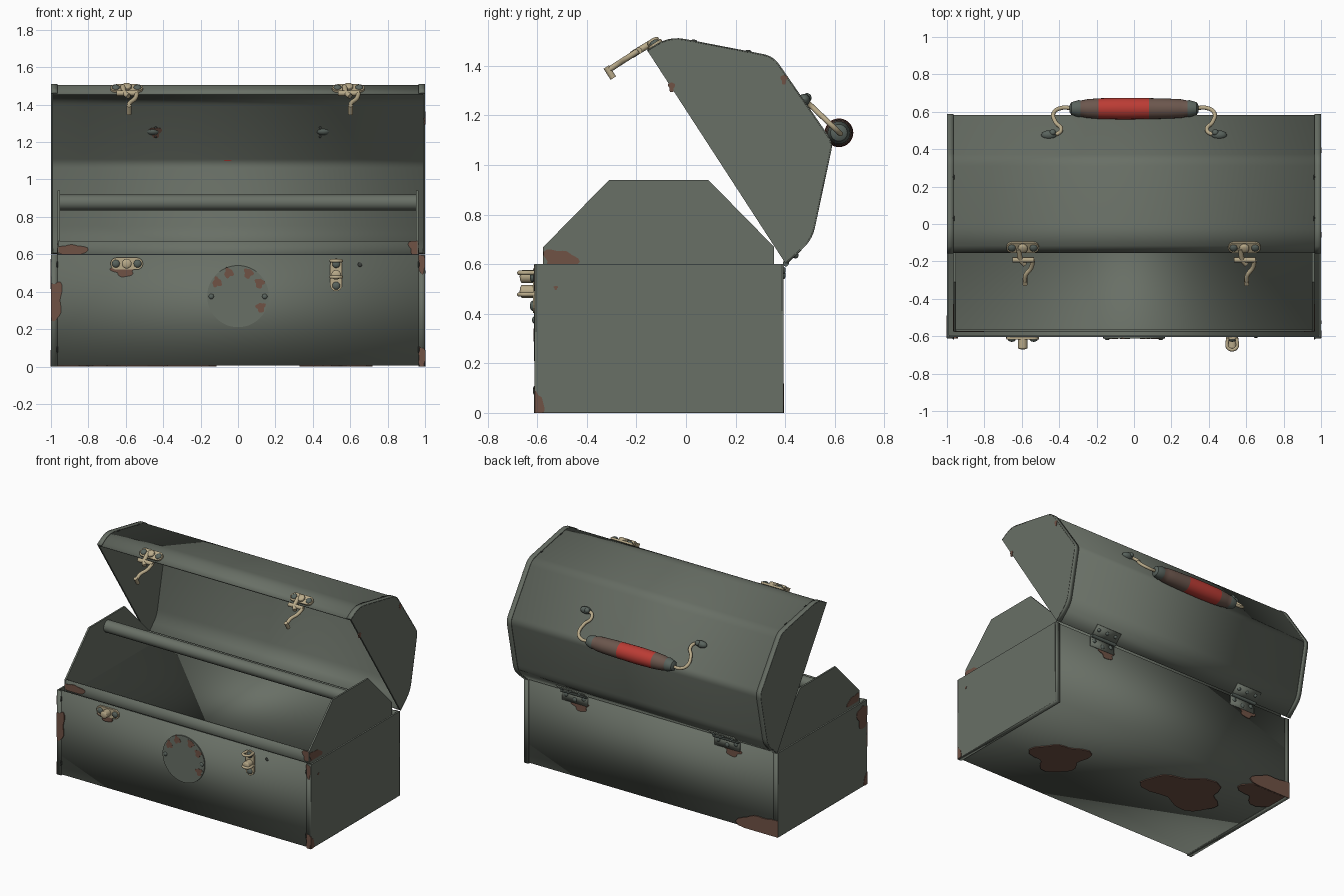
import bpy, bmesh, math
from mathutils import Matrix, Vector

if "Cube" in bpy.data.objects:
    bpy.data.objects.remove(bpy.data.objects["Cube"])


def material(name, *rgb):
    m = bpy.data.materials.new(name)
    m.use_nodes = True
    m.diffuse_color = (*rgb, 1)
    m.node_tree.nodes["Principled BSDF"].inputs["Base Color"].default_value = (*rgb, 1)
    return m


GREEN = material("grey green paint", .14, .16, .132)
RUST = material("rust", .16, .085, .06)
BRASS = material("brass", .48, .40, .25)
RED = material("red grip", .50, .045, .035)
BROWN = material("worn grip", .15, .095, .075)
STEEL = material("dull steel", .10, .125, .11)
DARK = material("dark steel", .045, .05, .045)
I = Matrix.Identity(4)


def finish(name, bm, *mats, smooth=True, matrix=I):
    bmesh.ops.transform(bm, matrix=matrix, verts=bm.verts)
    me = bpy.data.meshes.new(name)
    bm.to_mesh(me)
    bm.free()
    ob = bpy.data.objects.new(name, me)
    bpy.context.collection.objects.link(ob)
    for m in mats:
        me.materials.append(m)
    if smooth:
        bpy.ops.object.select_all(action='DESELECT')
        ob.select_set(True)
        bpy.context.view_layer.objects.active = ob
        bpy.ops.object.shade_smooth_by_angle(angle=math.radians(35))
    return ob


def prism(name, pts, axis, a, b, mat, matrix=I):
    """Flat outline extruded from a to b along one axis."""
    bm = bmesh.new()
    def put(p, d):
        c = list(p)
        c.insert(axis, d)
        return bm.verts.new(c)
    lo, hi = [put(p, a) for p in pts], [put(p, b) for p in pts]
    bm.faces.new(lo)
    bm.faces.new(hi)
    for i in range(len(pts)):
        j = (i + 1) % len(pts)
        bm.faces.new((lo[i], lo[j], hi[j], hi[i]))
    bmesh.ops.recalc_face_normals(bm, faces=bm.faces)
    return finish(name, bm, mat, smooth=False, matrix=matrix)


def sheet(name, pts, x0, x1, mat, thick, offset=-1):
    """Bent sheet: a (y, z) profile swept along x."""
    bm = bmesh.new()
    rows = [[bm.verts.new((x, y, z)) for x in (x0, x1)] for y, z in pts]
    for p, q in zip(rows, rows[1:]):
        bm.faces.new((p[0], q[0], q[1], p[1]))
    ob = finish(name, bm, mat)
    s = ob.modifiers.new("thickness", 'SOLIDIFY')
    s.thickness, s.offset, s.use_even_offset = thick, offset, True
    return ob


def rod(name, p, q, r, mat, matrix=I, r2=None, seg=20):
    p, q = Vector(p), Vector(q)
    bm = bmesh.new()
    rot = (q - p).to_track_quat('Z', 'Y').to_matrix().to_4x4()
    bmesh.ops.create_cone(bm, cap_ends=True, segments=seg, radius1=r, radius2=r if r2 is None else r2,
                          depth=(q - p).length, matrix=Matrix.Translation((p + q) / 2) @ rot)
    return finish(name, bm, mat, matrix=matrix)


def ball(name, at, size, mat, matrix=I):
    bm = bmesh.new()
    bmesh.ops.create_uvsphere(bm, u_segments=16, v_segments=8, radius=1,
                              matrix=Matrix.Translation(at) @ Matrix.Diagonal((*size, 1)))
    return finish(name, bm, mat, matrix=matrix)


def tube(name, pts, r, mat, matrix=I):
    cu = bpy.data.curves.new(name, 'CURVE')
    cu.dimensions, cu.bevel_depth, cu.bevel_resolution, cu.use_fill_caps = '3D', r, 3, True
    sp = cu.splines.new('BEZIER')
    sp.bezier_points.add(len(pts) - 1)
    for b, p in zip(sp.bezier_points, pts):
        b.co = matrix @ Vector(p)
        b.handle_left_type = b.handle_right_type = 'AUTO'
    cu.materials.append(mat)
    ob = bpy.data.objects.new(name, cu)
    bpy.context.collection.objects.link(ob)
    bpy.ops.object.select_all(action='DESELECT')
    ob.select_set(True)
    bpy.context.view_layer.objects.active = ob
    bpy.ops.object.convert(target='MESH')


def frame(x, y, z, up):
    """Local space whose -y points out of a panel that rises along up."""
    u = Vector(up).normalized()
    return Matrix(((1, 0, 0, x), (0, u.y, u.x, y), (0, -u.x, u.y, z), (0, 0, 0, 1)))


def patch(axis, plane, u, v, w, h, ulim=(-1, 1), vlim=(0, .6), seed=0, matrix=I):
    """Irregular rust plate, clipped to its panel."""
    pts = []
    for i in range(28):
        t = math.tau * i / 28
        r = 1 + .18 * math.sin(3 * t + seed) + .12 * math.sin(5 * t + 2 * seed)
        pts.append((min(max(u + w * r * math.cos(t), ulim[0]), ulim[1]),
                    min(max(v + h * r * math.sin(t), vlim[0]), vlim[1])))
    prism("rust_patch", pts, axis, plane - .0045, plane + .0045, RUST, matrix)


def rounded(corners):
    """Replace each (y, z, reach) corner by a short curve."""
    out = [corners[0][:2]]
    for a, b, c in zip(corners, corners[1:], corners[2:]):
        A, B, C = Vector(a[:2]), Vector(b[:2]), Vector(c[:2])
        s, e = B + (A - B).normalized() * b[2], B + (C - B).normalized() * b[2]
        for k in range(6):
            t = k / 5
            out.append(tuple((1 - t) ** 2 * s + 2 * t * (1 - t) * B + t * t * e))
    return out + [corners[-1][:2]]


# Lower box
box = [(-.605, .6), (-.605, .006), (.387, .006), (.387, .6)]
sheet("box_shell", box, -.99, .99, GREEN, .012)
# Lid, swung open on the rear edge
lid = rounded([(.40, .605, 0), (.505, .70, .05), (.588, 1.09, .03), (.35, 1.435, .04),
               (-.065, 1.515, .06), (-.155, 1.46, 0)])
sheet("lid_shell", lid, -.99, .99, GREEN, .01)
# Tray with gabled ends and carrying bar
sheet("tray", [(-.575, .67), (-.575, .55), (.355, .55), (.355, .67)], -.96, .96, GREEN, .01)
gable = [(-.575, .5), (.355, .5), (.355, .67), (.09, .94), (-.31, .94), (-.575, .67)]
rod("tray_bar", (-.96, -.11, .877), (.96, -.11, .877), .042, GREEN, seg=28)

for s in (-1, 1):
    xs = sorted((s * .966, s))
    plate = sorted((s * .988, s))
    prism("box_end", box, 0, *plate, GREEN)
    sheet("box_end_flange", box, *xs, GREEN, .006, 1)
    prism("lid_end", lid, 0, *plate, GREEN)
    sheet("lid_end_flange", lid, *xs, GREEN, .005, 1)
    prism("tray_end", gable, 0, *sorted((s * .952, s * .964)), GREEN)
    # Flange rivets
    for z in (.09, .545):
        ball("box_rivet", (s * .966, -.61, z), (.004, .008, .02), DARK)
    for y, z in ((.03, 1.5), (.25, 1.458)):
        ball("lid_rivet", (s * .963, y, z), (.004, .015, .006), DARK)
    # Hinges
    x = s * .6
    sheet("hinge_box_leaf", [(.387, .53), (.387, .6)], x - .1, x + .1, GREEN, .007, 1)
    sheet("hinge_lid_leaf", [(.405, .608), (.462, .661)], x - .1, x + .1, GREEN, .007, 1)
    rod("hinge_pin", (x - .1, .403, .603), (x + .1, .403, .603), .012, STEEL)
    for dx, dz in ((-.07, .575), (0, .555), (.07, .575)):
        ball("hinge_rivet", (x + dx, .394, dz), (.015, .008, .015), STEEL)
        ball("hinge_rivet", (x + dx, .442, .635), (.013, .012, .012), STEEL)


# Latch plates: pill-shaped base, two rivets and a centre stud
def latch_plate(name, matrix, stud):
    pill = [(side * .055 + .032 * math.cos(t), .032 * math.sin(t))
            for side, start in ((1, -math.pi / 2), (-1, math.pi / 2))
            for t in (start + math.pi * k / 8 for k in range(9))]
    prism(name + "_plate", pill, 1, -.012, .002, BRASS, matrix)
    for x in (-.058, .058):
        ball(name + "_rivet", (x, -.012, 0), (.021, .012, .021), STEEL, matrix)
    rod(name + "_stud", (0, 0, 0), (0, -stud, 0), .026, BRASS, matrix)
    ball(name + "_stud_cap", (0, -stud, 0), (.026, .01, .026), BRASS, matrix)


latch_plate("left_catch", Matrix.Translation((-.595, -.606, .55)), .055)
turned = Matrix.Translation((.525, -.606, .49)) @ Matrix.Rotation(math.pi / 2, 4, 'Y')
latch_plate("right_catch", turned, .055)
for dz in (-.012, .075):
    tube("catch_loop", [(.50, -.61, .49 + dz), (.505, -.665, .49 + dz), (.545, -.665, .49 + dz),
                        (.55, -.61, .49 + dz)], .009, BRASS)
for x in (-.595, .59):
    m = frame(x, -.122, 1.482, (.84, .54))
    latch_plate("lid_latch", m, .022)
    rod("latch_crossbar", (-.055, -.02, -.07), (.06, -.02, -.07), .014, BRASS, m)
    tube("latch_neck", [(-.02, -.018, 0), (-.01, -.02, -.07), (.01, -.02, -.1)], .014, BRASS, m)
    tube("latch_hook", [(.055, -.02, -.07), (.045, -.02, -.12), (.015, -.02, -.17),
                        (.012, -.02, -.215)], .012, BRASS, m)
    rod("latch_tip", (.012, -.035, -.215), (.012, .018, -.215), .013, BRASS, m)

# Carrying handle: turned grip along x
profile = [(-.345, .018), (-.335, .034), (-.295, .046), (-.285, .043), (-.25, .05), (-.19, .055),
           (-.06, .058), (.08, .056), (.19, .053), (.25, .05), (.285, .043), (.295, .046),
           (.335, .034), (.345, .018)]
bm = bmesh.new()
rings = [[bm.verts.new((x, .617 + r * math.cos(math.tau * k / 24), 1.13 + r * math.sin(math.tau * k / 24)))
          for k in range(24)] for x, r in profile]
for a, b in zip(rings, rings[1:]):
    for k in range(24):
        f = bm.faces.new((a[k], b[k], b[k - 1], a[k - 1]))
        mid = f.calc_center_median().x
        f.material_index = 2 if abs(mid) > .285 else 1 if -.19 < mid < .08 else 0
for ring in (rings[0], rings[-1]):
    bm.faces.new(ring).material_index = 2
bmesh.ops.recalc_face_normals(bm, faces=bm.faces)
finish("handle_grip", bm, BROWN, RED, STEEL)

# Handle wires run from the grip ends to mounts on the lid's back panel
back = frame(0, .472, 1.26, (-.57, .82))
for s in (-1, 1):
    path = [(.33, .62), (.39, .62), (.428, .597), (.42, .545), (.39, .51), (.405, .485), (.455, .482)]
    tube("handle_wire", [(s * x, y, 1.26 - (y - .482) * .95) for x, y in path], .011, BRASS)
    ball("handle_mount", (s * .455, .004, 0), (.042, .026, .024), STEEL, back)
    ball("handle_mount_knob", (s * .435, .022, .0), (.018, .016, .018), STEEL, back)
    for z in (-.03, .03):
        ball("mount_bolt", (s * .44, -.012, z), (.007, .005, .007), DARK, back)

# Round cover on the front
disc = [(.165 * math.cos(math.tau * k / 48), .375 + .165 * math.sin(math.tau * k / 48)) for k in range(48)]
prism("round_cover", disc, 1, -.613, -.6, GREEN)
for x in (-.143, .143):
    ball("cover_rivet", (x, -.613, .375), (.014, .008, .014), STEEL)
ball("front_hole", (.652, -.605, .545), (.012, .004, .012), DARK)

# Rust: front, cover, tray, ends, back, underside
for u, v, w, h in ((-.985, .355, .045, .1), (.985, .05, .022, .055), (.985, .55, .02, .05),
                   (-.61, .515, .06, .032)):
    patch(1, -.608, u, v, w, h, seed=u)
for a in (-.45, .55, 1.15, 1.95, 2.55):
    patch(1, -.610, .135 * math.cos(a), .375 + .135 * math.sin(a), .024, .026, seed=a)
patch(1, -.573, -.89, .61, .075, .045, (-.96, .96), (.6, .67))
patch(1, -.573, .945, .64, .03, .04, (-.96, .96), (.6, .67))
for s in (-1, 1):
    patch(0, s * .962, -.51, .61, .065, .05, (-.575, .355), (.6, .67), 1)
    patch(0, s * .998, -.6, .03, .025, .05, (-.61, .387), seed=2)
patch(0, .998, -.525, .505, .008, .008)
patch(0, -.998, -.56, .5, .06, .08, (-.61, .387))
patch(0, .998, -.058, 1.315, .012, .02, vlim=(1, 2))
patch(0, .998, .395, 1.345, .012, .02, vlim=(1, 2))
patch(1, .391, -.88, .03, .17, .09, seed=1)
for x in (-.6, .6):
    patch(1, .386, x - .04, .52, .06, .035, seed=x)
patch(1, -.009, -.44, 0, .028, .035, vlim=(-1, 1), matrix=back)
for u, v, w, h in ((.5, -.17, .18, .17), (-.42, .02, .28, .18), (-.85, .33, .17, .14)):
    patch(2, .0045, u, v, w, h, (-.985, .985), (-.6, .385), seed=w * 9)
